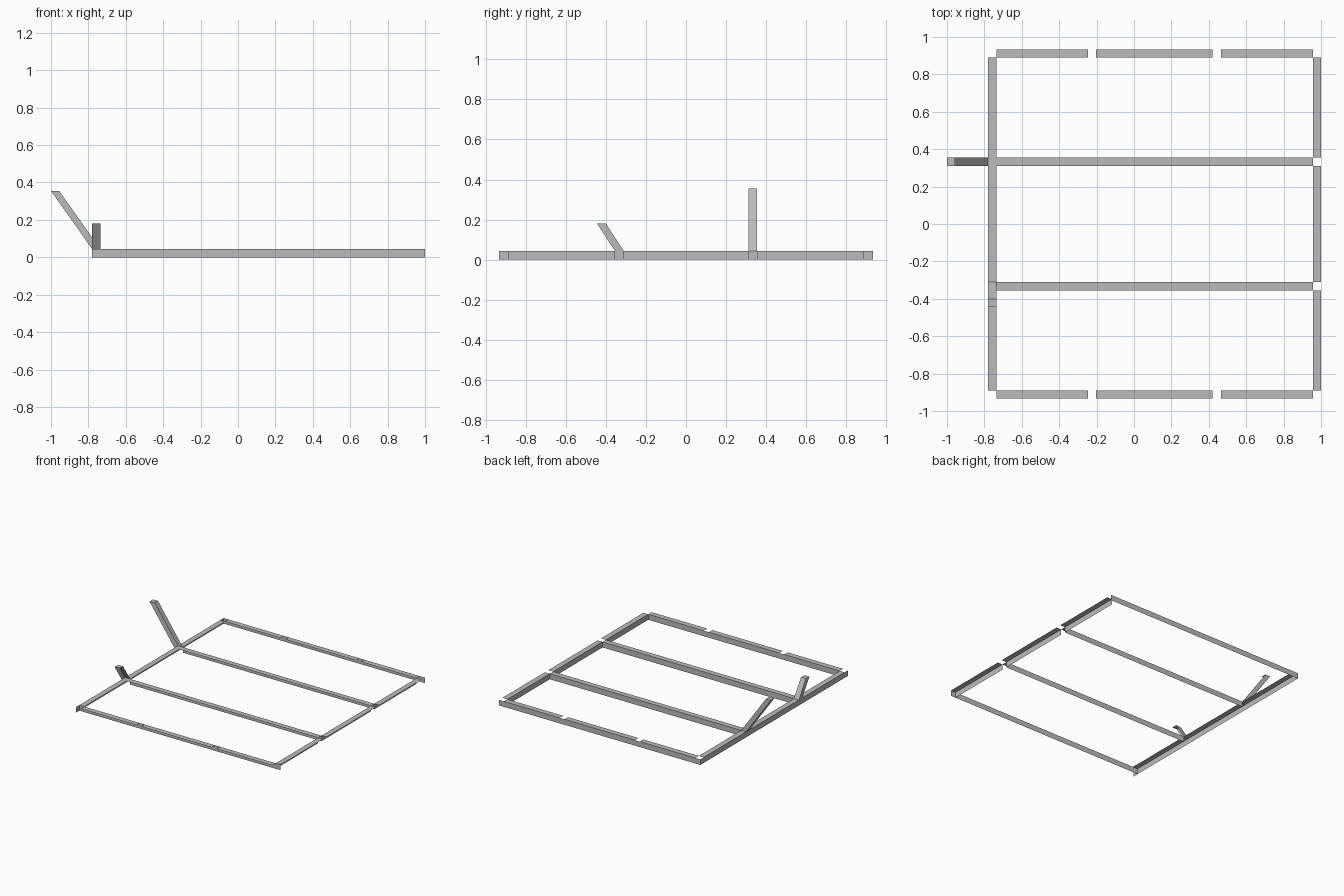
import bpy
import bmesh

cube = bpy.data.objects.get("Cube")
if cube:
    bpy.data.objects.remove(cube, do_unlink=True)

steel = bpy.data.materials.new("grey_steel")
steel.use_nodes = True
grey = (0.5, 0.5, 0.5, 1)
steel.diffuse_color = grey
steel.node_tree.nodes["Principled BSDF"].inputs["Base Color"].default_value = grey

T = 0.044                       # bar width and height
LEFT, RIGHT = 1.0, -0.78        # outer edges of the frame in x
END = 0.933                     # outer edge of the frame in y
CROSS = 0.333                   # centre of the cross bars in y


def shell(name, x, y, z, sides, lean=(0, 0)):
    """Open sheet box: only the named sides exist; lean shifts its top."""
    bm = bmesh.new()

    def corner(i, j, k):
        return bm.verts.new((x[i] + k * lean[0], y[j] + k * lean[1], z[k]))

    v = {(i, j, k): corner(i, j, k) for i in (0, 1) for j in (0, 1) for k in (0, 1)}
    if "top" in sides:
        bm.faces.new([v[0, 0, 1], v[1, 0, 1], v[1, 1, 1], v[0, 1, 1]])
    if "back" in sides:
        bm.faces.new([v[0, 1, 0], v[0, 1, 1], v[1, 1, 1], v[1, 1, 0]])
    if "right" in sides:
        bm.faces.new([v[0, 0, 0], v[0, 0, 1], v[0, 1, 1], v[0, 1, 0]])
    bmesh.ops.delete(bm, geom=[p for p in bm.verts if not p.link_faces], context="VERTS")
    mesh = bpy.data.meshes.new(name)
    bm.to_mesh(mesh)
    bm.free()
    mesh.materials.append(steel)
    obj = bpy.data.objects.new(name, mesh)
    bpy.context.collection.objects.link(obj)
    return obj


base = (0, T)
inner_x = (RIGHT + T, LEFT - T)

# Front and back bars: continuous wall, top flange in three lengths
for label, y in (("front", (-END, T - END)), ("back", (END - T, END))):
    shell(label + "_bar_wall", (RIGHT, LEFT), y, base, ["back"])
    for x in ((inner_x[0], -0.245), (-0.202, 0.42), (0.464, inner_x[1])):
        shell(label + "_bar_flange", x, y, base, ["top"])

# Two cross bars
for label, c in (("front", -CROSS), ("back", CROSS)):
    shell(label + "_cross_bar", inner_x, (c - T / 2, c + T / 2), base, ["top", "back"])

# Right side bar: one length, wall reaching the corners
shell("right_bar_wall", (RIGHT, inner_x[0]), (-END, END), base, ["right"])
shell("right_bar_flange", (RIGHT, inner_x[0]), (T - END, END - T), base, ["top"])

# Left side bar: three lengths between the cross bars
near, far = CROSS - T / 2, CROSS + T / 2
for y in ((T - END, -far), (-near, near), (far, END - T)):
    shell("left_bar", (inner_x[1], LEFT), y, base, ["top", "right"])

# Leaning posts on the right side bar
post_x = (RIGHT, inner_x[0])
all_sides = ["top", "back", "right"]
shell("tall_post", post_x, (near, far), (T, 0.355), all_sides, (-0.22, 0))
shell("short_post", post_x, (-far, -near), (T, 0.18), all_sides, (0, -0.089))
